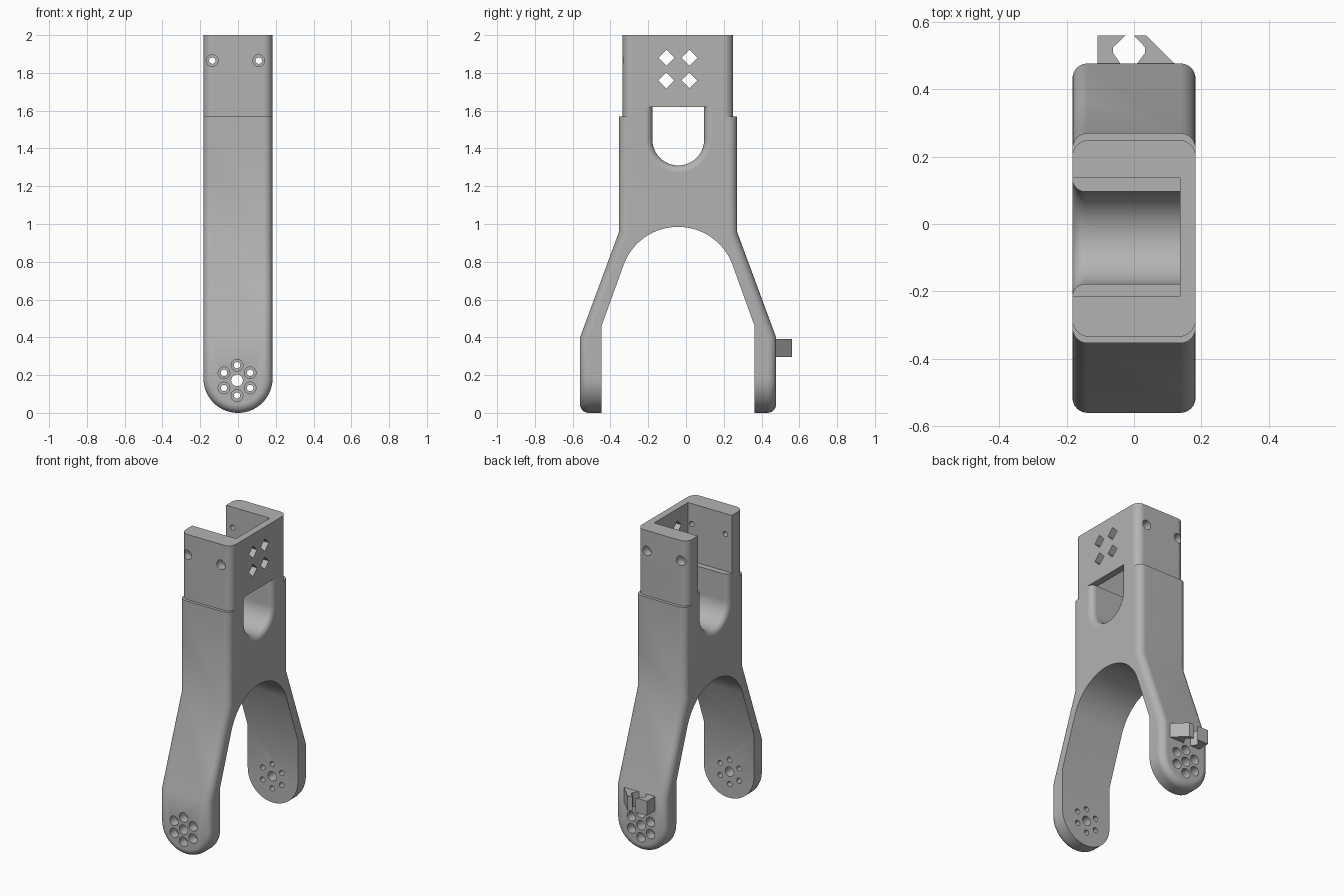
import bpy, bmesh
from math import sin, cos, pi, sqrt, radians, atan
from mathutils import Vector

cube = bpy.data.objects.get("Cube")
if cube:
    bpy.data.objects.remove(cube, do_unlink=True)

HALF = 0.183      # half width in x
MID = -0.042      # middle of the yoke in y
FILLET = 0.045

grey = bpy.data.materials.new("plain grey")
grey.use_nodes = True
grey.diffuse_color = (0.45, 0.45, 0.45, 1)
grey.node_tree.nodes["Principled BSDF"].inputs["Base Color"].default_value = (0.45, 0.45, 0.45, 1)


def arc(u, v, r, start, end, n):
    """Points on an arc, angles in degrees."""
    steps = [radians(start + (end - start) * i / n) for i in range(n + 1)]
    return [(u + r * cos(t), v + r * sin(t)) for t in steps]


def place(p, axis, d):
    u, v = p
    return Vector({"x": (d, u, v), "y": (u, d, v), "z": (u, v, d)}[axis])


def loft(bm, axis, sections):
    """Skin a list of (distance, outline) sections and cap both ends."""
    rings = [[bm.verts.new(place(p, axis, d)) for p in pts] for d, pts in sections]
    for a, b in zip(rings, rings[1:]):
        for i in range(len(a)):
            j = (i + 1) % len(a)
            bm.faces.new((a[i], a[j], b[j], b[i]))
    bm.faces.new(rings[0])
    bm.faces.new(rings[-1])


def solid(name, axis, *parts):
    """Make one object from several separate lofts."""
    bm = bmesh.new()
    for sections in parts:
        loft(bm, axis, sections)
    bmesh.ops.recalc_face_normals(bm, faces=bm.faces)
    mesh = bpy.data.meshes.new(name)
    bm.to_mesh(mesh)
    bm.free()
    mesh.materials.append(grey)
    ob = bpy.data.objects.new(name, mesh)
    bpy.context.collection.objects.link(ob)
    return ob


def prism(pts, a, b):
    return [(a, pts), (b, pts)]


def combine(ob, other, operation):
    """Apply a boolean and discard the second object."""
    mod = ob.modifiers.new("cut", "BOOLEAN")
    mod.object, mod.operation, mod.solver = other, operation, "EXACT"
    bpy.context.view_layer.objects.active = ob
    bpy.ops.object.modifier_apply(modifier=mod.name)
    bpy.data.objects.remove(other, do_unlink=True)


def rect(u0, u1, v0, v1):
    return [(u0, v0), (u1, v0), (u1, v1), (u0, v1)]


def circle(u, v, r, n=24):
    return arc(u, v, r, 0, 360, n)[:-1]


# Forked body: side outline with an arch between the legs
lean = 90 - math_lean if (math_lean := 90 - atan(0.37) * 180 / pi) < 0 else atan(0.37) * 180 / pi
arch = arc(MID, 0.678, 0.307, 180 - lean, lean, 32)
right_side = [(0.363, 0.46), (0.363, -0.1), (0.477, -0.1), (0.477, 0.4), (0.27, 0.96), (0.27, 1.57)]
left_side = [(2 * MID - y, z) for y, z in reversed(right_side)]
body = solid("forked_body", "x", prism(arch + right_side + left_side, -HALF, HALF))

# Round the leg ends
stadium = arc(0, HALF, HALF, 180, 360, 40) + [(HALF, 1.8), (-HALF, 1.8)]
wide = [(x * 1.0, z) for x, z in stadium]
combine(body, solid("end_rounder", "y", prism(wide, -1, 1)), "INTERSECT")

# Fillet the long outer edges of both legs
bm = bmesh.new()
bm.from_mesh(body.data)
bmesh.ops.remove_doubles(bm, verts=bm.verts, dist=0.0001)
bm.normal_update()


def is_outer(f):
    c = f.calc_center_median()
    return abs(f.normal.y) > 0.8 and f.normal.y * (c.y - MID) > 0


def is_side(f):
    return abs(f.normal.y) < 0.1 and f.normal.z < 0.5


edges = [e for e in bm.edges if len(e.link_faces) == 2
         and any(is_outer(f) for f in e.link_faces) and any(is_side(f) for f in e.link_faces)]
bmesh.ops.bevel(bm, geom=edges, offset=FILLET, segments=6, profile=0.5, affect="EDGES", clamp_overlap=False)
bm.to_mesh(body.data)
bm.free()

# Upper housing with rounded corners
R = 0.05
ymin, ymax, xc = -0.335, 0.25, HALF - R
corners = [(xc, ymax - R, 0), (-xc, ymax - R, 90), (-xc, ymin + R, 180), (xc, ymin + R, 270)]
housing = [p for x, y, a in corners for p in arc(x, y, R, a, a + 90, 8)]
combine(body, solid("housing", "z", prism(housing, 1.5, 2)), "UNION")

# Pocket open to the top and one side
combine(body, solid("pocket", "z", prism(rect(-0.5, 0.137, -0.216, 0.137), 1.62, 2.3)), "DIFFERENCE")


# Rounded channel through the body, flared at both mouths
def channel_outline(grow):
    r = 0.137 + grow
    return arc(-0.041, 1.447, r, 180, 360, 32) + [(-0.041 + r, 1.62), (-0.041 - r, 1.62)]


flare = 0.038
mouth = []
for i in range(8):
    t = i / 7 * pi / 2
    mouth.append((HALF - flare + flare * sin(t), channel_outline(flare * (1 - cos(t)))))
mouth.append((HALF + 0.05, channel_outline(flare)))
channel = [(-d, pts) for d, pts in reversed(mouth)] + mouth
combine(body, solid("channel", "x", channel), "DIFFERENCE")

# Diamond windows in the closed wall
diamonds = [prism(circle(y, z, 0.042, 4), 0.05, 0.3) for y in (-0.104, 0.018) for z in (1.76, 1.88)]
combine(body, solid("diamond_windows", "x", *diamonds), "DIFFERENCE")

# Screw holes and counterbores
hub = (-0.005, 0.172)
ring = arc(*hub, 0.08, 30, 330, 5)
screws = [(-0.136, 1.865), (0.11, 1.865)]
drills = [prism(circle(*p, 0.017), -1, 1) for p in ring + screws] + [prism(circle(*hub, 0.031), -1, 1)]
combine(body, solid("drills", "y", *drills), "DIFFERENCE")
bores = []
for pts, front, back in ((ring, -0.5, 0.417), (screws, -0.28, 0.195)):
    for p in pts:
        bores += [prism(circle(*p, 0.031), -1, front), prism(circle(*p, 0.031), back, 1)]
combine(body, solid("counterbores", "y", *bores), "DIFFERENCE")

# Cable clip on the back leg
hook = [(-0.108, 0.47), (-0.108, 0.56), (-0.025, 0.56), (-0.062, 0.525), (-0.062, 0.508), (-0.036, 0.47)]
wedge = [(0.004, 0.47), (0.033, 0.508), (0.033, 0.525), (0, 0.56), (0.036, 0.56), (0.12, 0.477), (0.12, 0.47)]
clip = solid("cable_clip", "z", prism(hook, 0.295, 0.39), prism(wedge, 0.295, 0.39))

# Smooth the rounded surfaces, keep the edges crisp
bpy.ops.object.select_all(action="DESELECT")
body.select_set(True)
bpy.context.view_layer.objects.active = body
bpy.ops.object.shade_smooth_by_angle(angle=radians(25))
normals = body.modifiers.new("weighted normals", "WEIGHTED_NORMAL")
normals.keep_sharp = True
